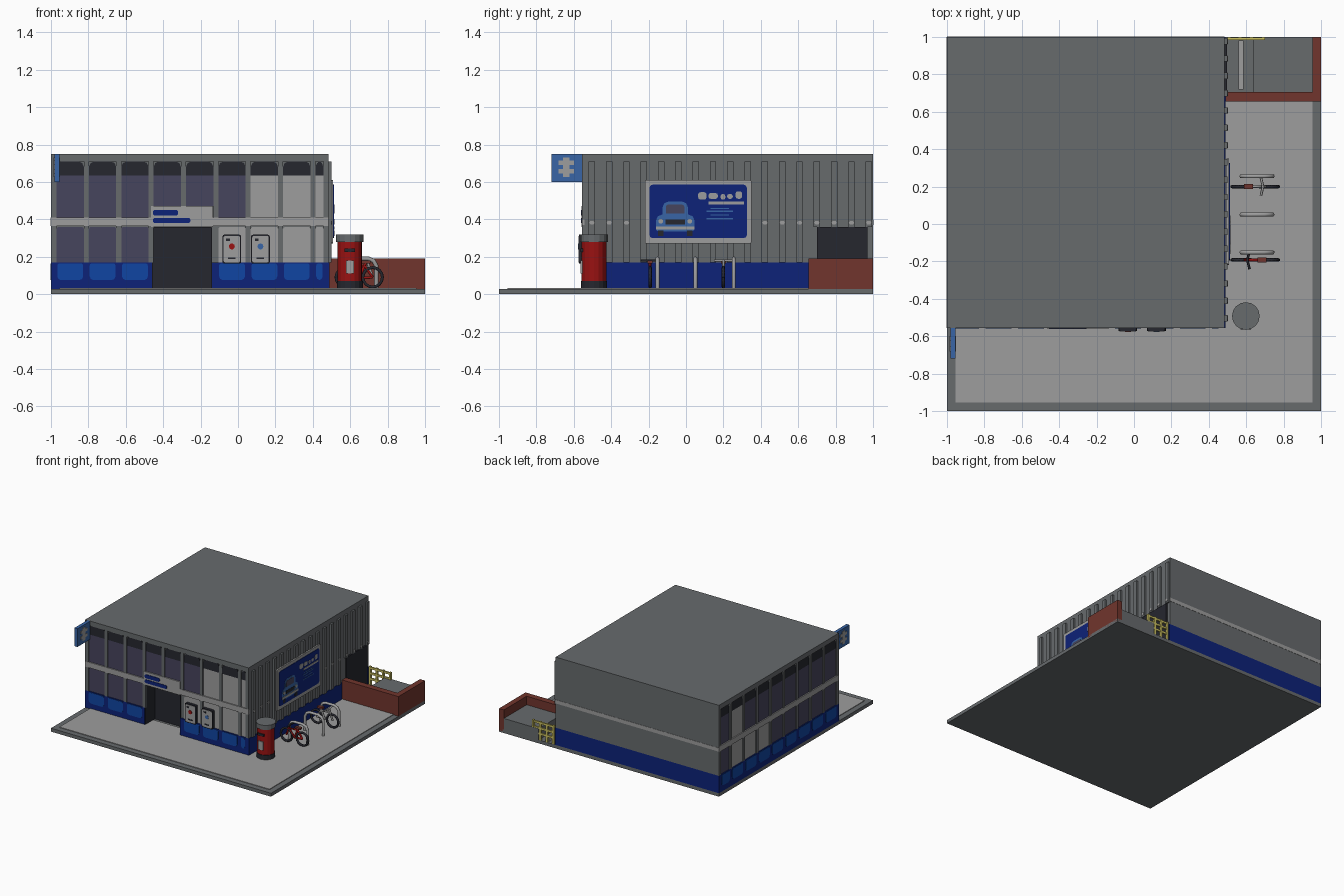
import bpy, bmesh, math
from mathutils import Vector

if "Cube" in bpy.data.objects:
    bpy.data.objects.remove(bpy.data.objects["Cube"])


def material(name, r, g, b):
    m = bpy.data.materials.new(name)
    m.use_nodes = True
    m.diffuse_color = (r, g, b, 1)
    bsdf = next(n for n in m.node_tree.nodes if n.type == 'BSDF_PRINCIPLED')
    bsdf.inputs["Base Color"].default_value = (r, g, b, 1)
    return m


GREY = material("concrete grey", .135, .145, .152)
LIGHT = material("light grey", .34, .34, .34)
NAVY = material("navy blue", .004, .016, .19)
BLUE = material("panel blue", .005, .06, .36)
SKY = material("sign blue", .04, .13, .38)
GLASS = material("tinted glass", .062, .058, .11)
DARK = material("near black", .019, .02, .028)
RED = material("red", .32, .006, .006)
BRICK = material("brick", .165, .036, .026)
YELLOW = material("yellow", .6, .53, .12)


def finish(bm, name, mat):
    bmesh.ops.recalc_face_normals(bm, faces=bm.faces)
    me = bpy.data.meshes.new(name)
    bm.to_mesh(me)
    bm.free()
    me.materials.append(mat)
    ob = bpy.data.objects.new(name, me)
    bpy.context.collection.objects.link(ob)
    return ob


def prism(bm, pts, offset):
    """Extrude a flat outline by an offset vector."""
    f = bm.faces.new([bm.verts.new(p) for p in pts])
    r = bmesh.ops.extrude_face_region(bm, geom=[f], use_keep_orig=True)
    verts = [v for v in r["geom"] if isinstance(v, bmesh.types.BMVert)]
    bmesh.ops.translate(bm, vec=offset, verts=verts)


def boxes(name, mat, *bounds):
    """One object made of boxes given as x0, x1, y0, y1, z0, z1."""
    bm = bmesh.new()
    for x0, x1, y0, y1, z0, z1 in bounds:
        prism(bm, [(x0, y0, z0), (x1, y0, z0), (x1, y1, z0), (x0, y1, z0)], Vector((0, 0, z1 - z0)))
    return finish(bm, name, mat)


def outline(u0, u1, z0, z1, low=0.0, high=0.0):
    """Rectangle with cut lower and upper corners."""
    pts = []
    for u, z, c, su, sz in ((u0, z0, low, 1, 1), (u1, z0, low, -1, 1),
                            (u1, z1, high, -1, -1), (u0, z1, high, 1, -1)):
        if c == 0:
            pts.append((u, z))
        else:
            arc = [(u, z + sz * c), (u + su * c * .3, z + sz * c * .3), (u + su * c, z)]
            pts += arc if su == sz else arc[::-1]
    return pts


# Where a wall panel sits: (u, z, outward distance) -> point
WALLS = {"front": lambda u, z, d: Vector((u, -.555 - d, z)),
         "left": lambda u, z, d: Vector((-1 - d, u, z)),
         "right": lambda u, z, d: Vector((.485 + d, u, z))}


def panels(name, mat, wall, outlines, d0, d1):
    at = WALLS[wall]
    bm = bmesh.new()
    for pts in outlines:
        prism(bm, [at(u, z, d0) for u, z in pts], at(0, 0, d1) - at(0, 0, d0))
    return finish(bm, name, mat)


def disc(u, z, r, n=10, rz=None):
    return [(u + r * math.cos(2 * math.pi * i / n), z + (rz or r) * math.sin(2 * math.pi * i / n)) for i in range(n)]


def tubes(name, mat, radius, *paths):
    cu = bpy.data.curves.new(name, 'CURVE')
    cu.dimensions = '3D'
    cu.bevel_depth = radius
    cu.bevel_resolution = 1
    cu.use_fill_caps = True
    cu.materials.append(mat)
    for path in paths:
        s = cu.splines.new('POLY')
        s.points.add(len(path) - 1)
        for p, co in zip(s.points, path):
            p.co = (*co, 1)
    ob = bpy.data.objects.new(name, cu)
    bpy.context.collection.objects.link(ob)


# Ground slab, pavement and brick yard
boxes("ground_slab", GREY, (-1, 1, -1, 1, 0, .028))
boxes("pavement", LIGHT, (-.955, .955, -.955, -.45, .026, .033), (.4, .955, -.45, .67, .026, .033))
boxes("brick_wall", BRICK, (.488, 1, .655, .705, .012, .19), (.955, 1, .705, 1, .012, .19))
boxes("yard_platform", GREY, (.64, .955, .705, 1, .028, .12))
boxes("yard_step", LIGHT, (.56, .585, .72, .98, .028, .05))
boxes("yard_railing", YELLOW, *[(.5, .7, .985, .998, z, z + .016) for z in (.07, .115, .16)],
      *[(x, x + .016, .983, 1, .028, .18) for x in (.5, .56, .62, .684)])

# Building core around an entrance recess
boxes("building_core", GREY, (-.988, .485, -.543, .996, .36, .75), (-.988, -.46, -.543, .996, .028, .36),
      (-.14, .485, -.543, .996, .028, .36), (-.46, -.14, -.42, .996, .028, .36))
boxes("roof", GREY, (-1, .485, -.555, 1, .71, .75))
boxes("entrance_doors", DARK, (-.46, -.14, -.428, -.42, .03, .36), (-.46, -.455, -.548, -.42, .03, .36),
      (-.145, -.14, -.548, -.42, .03, .36), (-.46, -.14, -.548, -.42, .354, .36))
boxes("base_band", NAVY, (-1, -.46, -.555, -.54, .028, .17), (-.14, .489, -.555, -.54, .028, .17),
      (-1, -.985, -.555, 1, .028, .17), (-1, .489, .99, 1, .028, .17), (.48, .489, -.555, 1, .028, .17))
boxes("back_wall_upper", GREY, (-1, .485, .99, 1, .17, .71))
boxes("back_light_strip", LIGHT, (-1, .485, .99, 1.002, .37, .40))

# Window bays on the front and on the left-hand wall
STEP, WIDE = .173, .146


def facade(wall, first, end, upper_light, lower_light, door):
    glass, light, tops, base, posts, low_posts = [], [], [], [], [], []
    for k in range(9):
        u0 = first + STEP * k
        u1 = min(u0 + WIDE, end - .028)
        bottom = .47 if k in door else .41
        (light if k in upper_light else glass).append(outline(u0, u1, bottom, .635))
        tops.append(outline(u0, u1, .635, .71, 0, .03))
        next_u = first + STEP * (k + 1) if k < 8 else end
        posts.append(outline(u1, next_u, .40, .712))
        if k not in door:
            (light if k in lower_light else glass).append(outline(u0, u1, .17, .36, 0, .012))
            base.append(outline(u0 + .004, u1 - .004, .075, .165, .02, .012))
            low_posts.append(outline(u1, next_u, .17, .37))
    posts.append(outline(first - .03, first, .17, .712))
    panels(wall + "_glass", GLASS, wall, glass, -.013, -.007)
    panels(wall + "_light_panels", LIGHT, wall, light, -.013, -.007)
    panels(wall + "_top_panes", DARK, wall, tops, -.013, -.006)
    panels(wall + "_posts", GREY, wall, posts, -.013, 0)
    panels(wall + "_lower_posts", GREY, wall, low_posts, -.013, 0)
    panels(wall + "_base_panels", BLUE, wall, base, -.005, .003)
    panels(wall + "_sill_band", LIGHT, wall, [outline(first - .03, end, .365, .41)], -.013, .002)


facade("front", -.97, .485, {6, 7, 8}, {5, 6, 7, 8}, {3, 4})
facade("left", -.525, 1.0, {7}, {5, 6, 7}, set())
panels("entrance_header", LIGHT, "front", [outline(-.465, -.135, .36, .47)], -.013, .003)
panels("header_bars", NAVY, "front", [outline(-.455, -.32, .42, .45, .01, .01),
                                      outline(-.455, -.255, .38, .408, .01, .01)], .001, .007)

# Cash machines
for i, (u, badge) in enumerate(((-.033, RED), (.12, SKY))):
    n = "cash_machine_%d" % (i + 1)
    panels(n + "_case", DARK, "front", [outline(u - .05, u + .05, .163, .318, .01, .01)], -.01, .016)
    panels(n + "_face", LIGHT, "front", [outline(u - .044, u + .044, .17, .311, .008, .008)], .014, .019)
    panels(n + "_badge", badge, "front", [disc(u, .255, .016)], .018, .022)
    panels(n + "_slots", DARK, "front", [outline(u - .03, u - .01, .285, .297),
                                         outline(u - .02, u + .02, .187, .197)], .018, .021)

# Ribbed right-hand wall with side door
ribs = [(.48, .5, y - .017, y + .017, .36 if y > .69 else .17, .71)
        for y in (-.503 + .0925 * i for i in range(17))]
boxes("wall_ribs", GREY, *ribs)
panels("wall_studs", LIGHT, "right", [disc(-.503 + .0925 * i, .382, .015, 6, .011)
                                     for i in (0, 1, 2, 10, 11, 12, 13, 14, 15, 16)], .012, .018)
panels("side_door", DARK, "right", [outline(.70, .97, .03, .36)], -.005, .012)

# Billboard with a picture of a car
panels("billboard_frame", LIGHT, "right", [outline(-.22, .35, .27, .61, .008, .008)], .01, .024)
panels("billboard_field", NAVY, "right", [outline(-.195, .325, .3, .585, .015, .015)], .02, .027)
panels("picture_car_body", SKY, "right", [outline(-.16, .045, .335, .425, .015, .03),
                                          outline(-.125, .01, .415, .495, 0, .03)], .025, .029)
panels("picture_car_screen", GLASS, "right", [outline(-.108, -.008, .43, .48, 0, .015)], .027, .031)
panels("picture_car_grille", DARK, "right", [outline(-.11, -.005, .373, .4), outline(-.15, -.12, .312, .34),
                                             outline(.005, .035, .312, .34)], .027, .031)
panels("picture_car_trim", LIGHT, "right", [outline(-.16, .045, .345, .362), disc(-.135, .39, .013),
                                            disc(.02, .39, .013)], .027, .032)
panels("picture_marks", LIGHT, "right",
       [outline(.065, .11, .505, .545, .012, .012), outline(.12, .17, .51, .54, .01, .01),
        outline(.185, .21, .505, .535, .01, .01), outline(.22, .25, .51, .535, .01, .01),
        outline(.265, .3, .51, .55, .012, .012), outline(.12, .31, .48, .495)], .025, .029)
panels("picture_lines", SKY, "right", [outline(.11 + .02 * (i % 2), .25 - .02 * (i % 2), z, z + .006)
                                       for i, z in enumerate((.4, .42, .44, .455))], .025, .029)

# Projecting sign on the front corner
boxes("hanging_sign", SKY, (-.982, -.955, -.72, -.555, .6, .75))
boxes("hanging_sign_bars", LIGHT, *[(-.986, -.951, -.682, -.598, z, z + .024) for z in (.645, .69)],
      (-.986, -.951, -.658, -.622, .625, .73))


# Letter pillar
def pillar(name, mat, r, z0, z1):
    bm = bmesh.new()
    prism(bm, [(x, y, z0) for x, y in disc(.598, -.492, r, 16)], Vector((0, 0, z1 - z0)))
    finish(bm, name, mat)


pillar("pillar_base", DARK, .07, .03, .07)
pillar("pillar_body", RED, .066, .07, .283)
pillar("pillar_cap", GREY, .074, .28, .318)
boxes("pillar_notice", LIGHT, (.578, .62, -.564, -.55, .11, .18))
boxes("pillar_slot", DARK, (.57, .626, -.564, -.55, .225, .243))

# Cycle racks
arch = [(.575, .03), (.575, .15), (.59, .178), (.62, .19), (.695, .19), (.725, .178), (.74, .15), (.74, .03)]
for i, y in enumerate((-.152, .05, .255)):
    tubes("cycle_rack_%d" % (i + 1), LIGHT, .012, [(x, y, z) for x, z in arch])


# Bicycles
def bicycle(name, y, mat, flip):
    def p(x, z, dy=0):
        return (.648 + flip * x, y + dy, z)
    rim = [[p(c + .052 * math.cos(a * math.pi / 8), .09 + .052 * math.sin(a * math.pi / 8)) for a in range(17)]
           for c in (-.072, .072)]
    tubes(name + "_tyres", DARK, .009, *rim)
    tubes(name + "_frame", mat, .008, [p(-.072, .09), p(-.03, .15), p(.045, .15), p(.0, .085), p(-.072, .09)],
          [p(-.036, .17), p(0, .085)], [p(.042, .18), p(.072, .09)])
    tubes(name + "_handlebar", mat if mat == LIGHT else DARK, .007, [p(.03, .18, -.05), p(.042, .18), p(.03, .18, .05)])
    boxes(name + "_saddle", BRICK, (.648 - flip * .036 - .025, .648 - flip * .036 + .025, y - .013, y + .013, .165, .18))


bicycle("red_bicycle", -.192, RED, -1)
bicycle("grey_bicycle", .2, LIGHT, 1)
